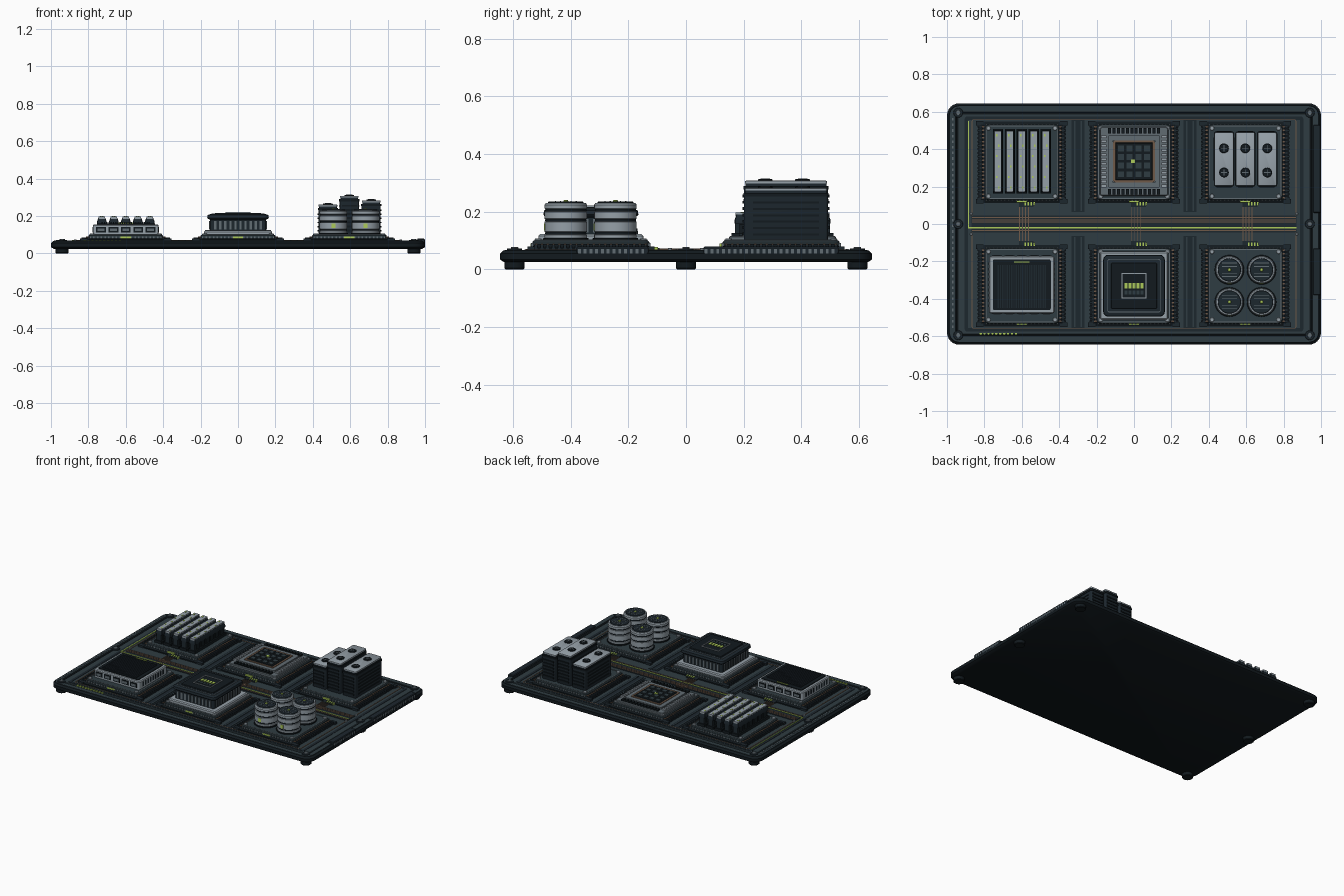
import bpy, bmesh
from math import sin, cos, pi


def material(name, rgb):
    m = bpy.data.materials.new(name)
    m.diffuse_color = (*rgb, 1)
    return m


BLACK = material("black", (0.006, 0.010, 0.013))
DARK = material("dark", (0.012, 0.020, 0.027))
DECK = material("deck", (0.028, 0.045, 0.054))
STEEL = material("steel", (0.12, 0.15, 0.17))
LIGHT = material("light", (0.30, 0.35, 0.39))
LIME = material("lime", (0.42, 0.60, 0.10))
COPPER = material("copper", (0.16, 0.10, 0.065))


class Part:
    """Collects lofted rounded rectangles into one object."""

    def __init__(self, name, mat):
        self.name, self.mat, self.bm = name, mat, bmesh.new()

    def loft(self, x, y, hx, hy, r, profile, seg=4, closed=False):
        # profile: (inset, z) pairs from bottom to top
        rings = []
        for inset, z in profile:
            rr = max(r - inset, 0.0015) if seg else 0
            a, b = hx - inset - rr, hy - inset - rr
            ring = []
            for q, (sx, sy) in enumerate(((1, 1), (-1, 1), (-1, -1), (1, -1))):
                for i in range(seg + 1):
                    t = (q + i / max(seg, 1)) * pi / 2
                    ring.append(self.bm.verts.new((x + sx * a + rr * cos(t), y + sy * b + rr * sin(t), z)))
            rings.append(ring)
        n = len(rings[0])
        for k in range(len(rings) if closed else len(rings) - 1):
            lo, hi = rings[k], rings[(k + 1) % len(rings)]
            for i in range(n):
                j = (i + 1) % n
                self.bm.faces.new((lo[i], lo[j], hi[j], hi[i]))
        if not closed:
            self.bm.faces.new(rings[0][::-1])
            self.bm.faces.new(rings[-1])
        return self

    def box(self, x, y, hx, hy, z0, z1):
        return self.loft(x, y, hx, hy, 0, [(0, z0), (0, z1)], 0)

    def frame(self, x, y, hx, hy, w, z0, z1, r=0.012):
        return self.loft(x, y, hx, hy, r, [(0, z0), (0, z1), (w, z1), (w, z0)], 3, True)

    def lathe(self, x, y, profile, n=24):
        # profile: (radius, z) pairs
        rings = [[self.bm.verts.new((x + r * cos(2 * pi * i / n), y + r * sin(2 * pi * i / n), z))
                  for i in range(n)] for r, z in profile]
        for lo, hi in zip(rings, rings[1:]):
            for i in range(n):
                j = (i + 1) % n
                self.bm.faces.new((lo[i], lo[j], hi[j], hi[i]))
        self.bm.faces.new(rings[0][::-1])
        self.bm.faces.new(rings[-1])
        return self

    def disc(self, x, y, r, z0, z1, n=16):
        return self.lathe(x, y, [(r, z0), (r, z1 - 0.002), (r - 0.002, z1)], n)

    def done(self):
        bmesh.ops.recalc_face_normals(self.bm, faces=self.bm.faces)
        me = bpy.data.meshes.new(self.name)
        self.bm.to_mesh(me)
        me.materials.append(self.mat)
        ob = bpy.data.objects.new(self.name, me)
        bpy.context.collection.objects.link(ob)
        bpy.context.view_layer.objects.active = ob
        ob.select_set(True)
        bpy.ops.object.shade_smooth_by_angle(angle=0.6)
        ob.select_set(False)


P = {}


def p(name, mat):
    return P.setdefault(name, Part(name, mat))


# Board, raised rim and deck
p("board", BLACK).loft(0, 0, 1, 0.645, 0.065, [(0.014, 0.025), (0, 0.034), (0, 0.055), (0.012, 0.066), (0.045, 0.066), (0.05, 0.060)], 6)
p("deck", DECK).loft(0, 0, 0.945, 0.59, 0.03, [(0, 0.05), (0, 0.063), (0.003, 0.066)])
p("rim_lining", DECK).frame(0, 0, 0.985, 0.63, 0.03, 0.06, 0.068, 0.05)
p("deck_border", DARK).frame(0, 0, 0.905, 0.575, 0.018, 0.06, 0.068)
for x in (-0.94, 0.94):
    for y in (-0.595, 0, 0.595):
        p("feet", BLACK).lathe(x, y, [(0.031, 0), (0.035, 0.004), (0.035, 0.03)])
        p("screw_washers", DARK).disc(x, y, 0.026, 0.06, 0.073)
        p("board_screws", STEEL).disc(x, y, 0.015, 0.06, 0.078, 6)

# Central bus, seams and traces
p("bus_channel", DARK).box(0, 0, 0.87, 0.045, 0.06, 0.069)
for y in (0.034, 0.022, 0.01, -0.034):
    p("bus_traces", COPPER).box(0, y, 0.865, 0.0025, 0.065, 0.0715)
p("copper_loop", COPPER).frame(0, 0, 0.868, 0.56, 0.004, 0.06, 0.069)
p("status_trace", LIME).box(-0.885, 0.265, 0.003, 0.285, 0.06, 0.071).box(-0.01, -0.02, 0.878, 0.003, 0.06, 0.072)
for x in (-0.3, 0.3):
    for y in (-0.31, 0.31):
        p("deck_seams", DARK).box(x, y, 0.035, 0.245, 0.06, 0.068)
        for d in (-0.018, 0.018):
            p("seam_ribs", DECK).box(x + d, y, 0.004, 0.24, 0.06, 0.071)
for x in (-0.87, 0.87):
    for y in (-0.055, 0.055):
        p("bus_pins", LIGHT).disc(x, y, 0.007, 0.06, 0.075, 8)
for i in range(10):
    p("indicator_row", LIME).box(-0.82 + i * 0.021, -0.588, 0.006, 0.006, 0.06, 0.073)
for i in range(38):
    p("left_edge_dots", STEEL).box(-0.969, -0.55 + i * 0.03, 0.004, 0.007, 0.06, 0.071)

# Edge connectors on the right side
for y, h in ((0.295, 0.235), (-0.255, 0.125)):
    p("edge_connectors", DARK).loft(0.978, y, 0.021, h, 0.006, [(0, 0.045), (0, 0.074), (0.004, 0.079)])
    n = int(h * 2 / 0.02)
    for i in range(n):
        p("edge_contacts", STEEL).box(0.9965, y - h + 0.01 + i * 0.02, 0.0035, 0.005, 0.048, 0.07)

# Six module bases, with contact teeth, corner screws and linking traces
COLS, ROWS = (-0.6, 0, 0.595), (0.33, -0.33)
for x in COLS:
    for y in ROWS:
        s = 1 if y > 0 else -1
        p("module_skirts", BLACK).loft(x, y, 0.235, 0.217, 0.015, [(0, 0.06), (0, 0.074), (0.02, 0.082), (0.025, 0.088)])
        p("module_plates", DECK).loft(x, y, 0.2, 0.203, 0.02, [(0, 0.08), (0, 0.095), (0.005, 0.1)])
        p("plate_trims", STEEL).frame(x, y, 0.193, 0.196, 0.005, 0.09, 0.103, 0.016)
        for i in range(20):
            t = -0.19 + i * 0.02
            for q in (-1, 1):
                p("side_teeth", DARK).box(x + q * 0.22, y + t, 0.017, 0.005, 0.066, 0.086)
                p("contact_teeth", COPPER).box(x + q * 0.205, y + t, 0.008, 0.004, 0.08, 0.09)
                p("front_teeth", STEEL).box(x + t, y + q * 0.203, 0.004, 0.004, 0.08, 0.092)
        for a in (-1, 1):
            for b in (-1, 1):
                p("module_screws", LIGHT).disc(x + a * 0.178, y + b * 0.182, 0.012, 0.09, 0.108, 10)
                p("skirt_clips", DARK).box(x + a * 0.225, y + b * 0.208, 0.02, 0.012, 0.06, 0.08)
        for i in range(4):
            d = -0.012 + i * 0.016
            p("link_pins", LIME).box(x + d + 0.03, y - s * 0.222, 0.004, 0.01, 0.06, 0.078)
            p("link_traces", COPPER).box(x + d, 0, 0.002, 0.1, 0.06, 0.0725)
        p("link_sockets", DARK).box(x + 0.024, y - s * 0.222, 0.04, 0.016, 0.06, 0.074)
        p("module_lights", LIME).box(x, -0.534 if s < 0 else 0.121, 0.028, 0.005, 0.08, 0.09)

# Memory sticks, back left
X, Y = COLS[0], 0.335
for i in range(5):
    x = X - 0.128 + i * 0.064
    p("memory_sockets", BLACK).box(x, Y, 0.027, 0.172, 0.09, 0.118)
    p("memory_sticks", DARK).box(x, Y, 0.017, 0.165, 0.1, 0.165)
    p("memory_heads", DARK).loft(x, Y, 0.026, 0.167, 0.003, [(0, 0.16), (0, 0.17), (0.007, 0.19)], 1)
    p("memory_caps", LIGHT).box(x, Y, 0.018, 0.163, 0.185, 0.197)
    for j in range(6):
        for q in (-1, 1):
            p("memory_chips", BLACK).box(x + q * 0.018, Y - 0.13 + j * 0.052, 0.005, 0.019, 0.122, 0.158)
        p("memory_lights", LIME).box(x + 0.006 * (-1) ** j, Y - 0.14 + j * 0.056, 0.004, 0.006, 0.19, 0.199)

# Processor, back centre
X, Y = 0, 0.335
p("processor_carrier", STEEL).loft(X, Y, 0.182, 0.185, 0.012, [(0, 0.09), (0, 0.112), (0.004, 0.116)])
p("processor_frame", STEEL).frame(X, Y, 0.14, 0.14, 0.028, 0.1, 0.128)
p("processor_ring", COPPER).frame(X, Y, 0.112, 0.112, 0.012, 0.1, 0.132)
p("processor_chip", BLACK).loft(X, Y, 0.1, 0.1, 0.006, [(0, 0.1), (0, 0.13), (0.004, 0.134)])
for i in range(12):
    t = -0.132 + i * 0.024
    for q in (-1, 1):
        p("processor_pads", BLACK).box(X + t, Y + q * 0.163, 0.008, 0.014, 0.1, 0.126)
        p("processor_fins", LIGHT).box(X + q * 0.162, Y + t, 0.014, 0.007, 0.1, 0.126)
for i in range(4):
    for j in range(4):
        p("processor_cells", DECK).box(X - 0.069 + i * 0.046, Y - 0.069 + j * 0.046, 0.016, 0.016, 0.12, 0.138)
p("processor_light", LIME).box(X - 0.005, Y, 0.011, 0.009, 0.12, 0.141)

# Tall power blocks, back right
for x, top in ((0.481, 0.262), (0.595, 0.308), (0.712, 0.283)):
    Y = 0.347
    p("power_blocks", DARK).loft(x, Y, 0.051, 0.145, 0.008, [(0.004, 0.09), (0, 0.1), (0, top - 0.024), (0.004, top - 0.02), (0.004, top - 0.008)])
    p("power_collars", BLACK).frame(x, Y, 0.054, 0.148, 0.01, top - 0.03, top - 0.018)
    p("power_tops", LIGHT).loft(x, Y, 0.05, 0.142, 0.008, [(0, top - 0.01), (0, top - 0.002), (0.003, top)])
    z = 0.118
    while z < top - 0.04:
        for q in (-1, 1):
            p("power_ribs", BLACK).box(x + q * 0.051, Y, 0.004, 0.115, z, z + 0.007)
            p("power_end_ribs", BLACK).box(x, Y + q * 0.146, 0.04, 0.005, z, z + 0.01)
        z += 0.022
    for y in (0.405, 0.275):
        p("power_terminals", BLACK).disc(x, y, 0.026, top - 0.01, top + 0.005, 20)
        p("terminal_slots", STEEL).box(x, y, 0.017, 0.002, top, top + 0.007).box(x, y, 0.002, 0.017, top, top + 0.007)

# Storage box, front left
X, Y = -0.6, -0.325
p("storage_case", LIGHT).loft(X, Y, 0.175, 0.153, 0.012, [(0, 0.09), (0, 0.15), (0.005, 0.156)])
p("storage_lid", BLACK).loft(X, Y, 0.155, 0.135, 0.008, [(0, 0.14), (0, 0.161)])
for i in range(22):
    p("storage_fins", DARK).box(X - 0.126 + i * 0.012, Y - 0.008, 0.0035, 0.115, 0.155, 0.168)
p("storage_light", LIME).box(X, Y + 0.122, 0.042, 0.003, 0.15, 0.165)
for i in range(5):
    for q in (-1, 1):
        x = X - 0.132 + i * 0.066
        p("storage_ports", BLACK).box(x, Y + q * 0.152, 0.026, 0.004, 0.112, 0.142)
        p("port_tongues", STEEL).box(x, Y + q * 0.154, 0.018, 0.004, 0.119, 0.134)
for i in range(9):
    for q in (-1, 1):
        p("storage_vents", DARK).box(X + q * 0.174, Y - 0.112 + i * 0.028, 0.003, 0.007, 0.112, 0.142)

# Controller with vented cover, front centre
X, Y = 0, -0.33
p("controller_base", LIGHT).loft(X, Y, 0.182, 0.182, 0.012, [(0, 0.09), (0, 0.116), (0.006, 0.122)])
p("controller_body", DARK).loft(X, Y, 0.15, 0.15, 0.012, [(0, 0.11), (0, 0.18), (-0.012, 0.186), (-0.015, 0.19), (-0.012, 0.205), (0.008, 0.212)])
p("controller_trim", STEEL).frame(X, Y, 0.143, 0.143, 0.004, 0.2, 0.214)
p("controller_cap", BLACK).loft(X, Y, 0.125, 0.125, 0.01, [(0, 0.2), (0, 0.214), (0.004, 0.217)])
p("screen_frame", LIGHT).frame(X, Y, 0.068, 0.068, 0.006, 0.21, 0.221, 0.003)
for i in range(5):
    p("screen_bars", LIME).box(X - 0.042 + i * 0.021, Y, 0.0075, 0.014, 0.21, 0.22)
    p("screen_cells", DECK).box(X - 0.042 + i * 0.021, Y - 0.036, 0.0075, 0.01, 0.21, 0.219)
for i in range(10):
    t = -0.122 + i * 0.0271
    for q in (-1, 1):
        p("controller_slots", STEEL).box(X + t, Y + q * 0.15, 0.006, 0.005, 0.128, 0.174)
        p("controller_side_slots", STEEL).box(X + q * 0.15, Y + t, 0.005, 0.006, 0.128, 0.174)

# Four capacitors, front right
for x in (0.51, 0.682):
    for y in (-0.245, -0.417):
        prof = [(0.074, 0.09), (0.074, 0.116)]
        for z in (0.12, 0.165, 0.2):
            prof += [(0.074, z), (0.068, z + 0.003), (0.068, z + 0.008), (0.074, z + 0.011)]
        p("capacitors", LIGHT).lathe(x, y, prof + [(0.074, 0.224), (0.069, 0.231)], 32)
        for z in (0.121, 0.166, 0.201):
            p("capacitor_bands", DARK).lathe(x, y, [(0.07, z), (0.0715, z + 0.002), (0.0715, z + 0.007), (0.07, z + 0.009)], 32)
        p("capacitor_feet", BLACK).disc(x, y, 0.079, 0.09, 0.109, 32)
        p("capacitor_tops", DARK).disc(x, y, 0.062, 0.22, 0.235, 32)
        for d in (-0.036, -0.018, 0.018, 0.036):
            p("capacitor_grooves", STEEL).box(x, y + d, 0.04, 0.002, 0.225, 0.2365)
        p("capacitor_lights", LIME).disc(x, y, 0.009, 0.22, 0.24, 10)
        p("capacitor_labels", LIME).box(x + 0.0, y - 0.07, 0.011, 0.006, 0.135, 0.16)

for part in P.values():
    part.done()
